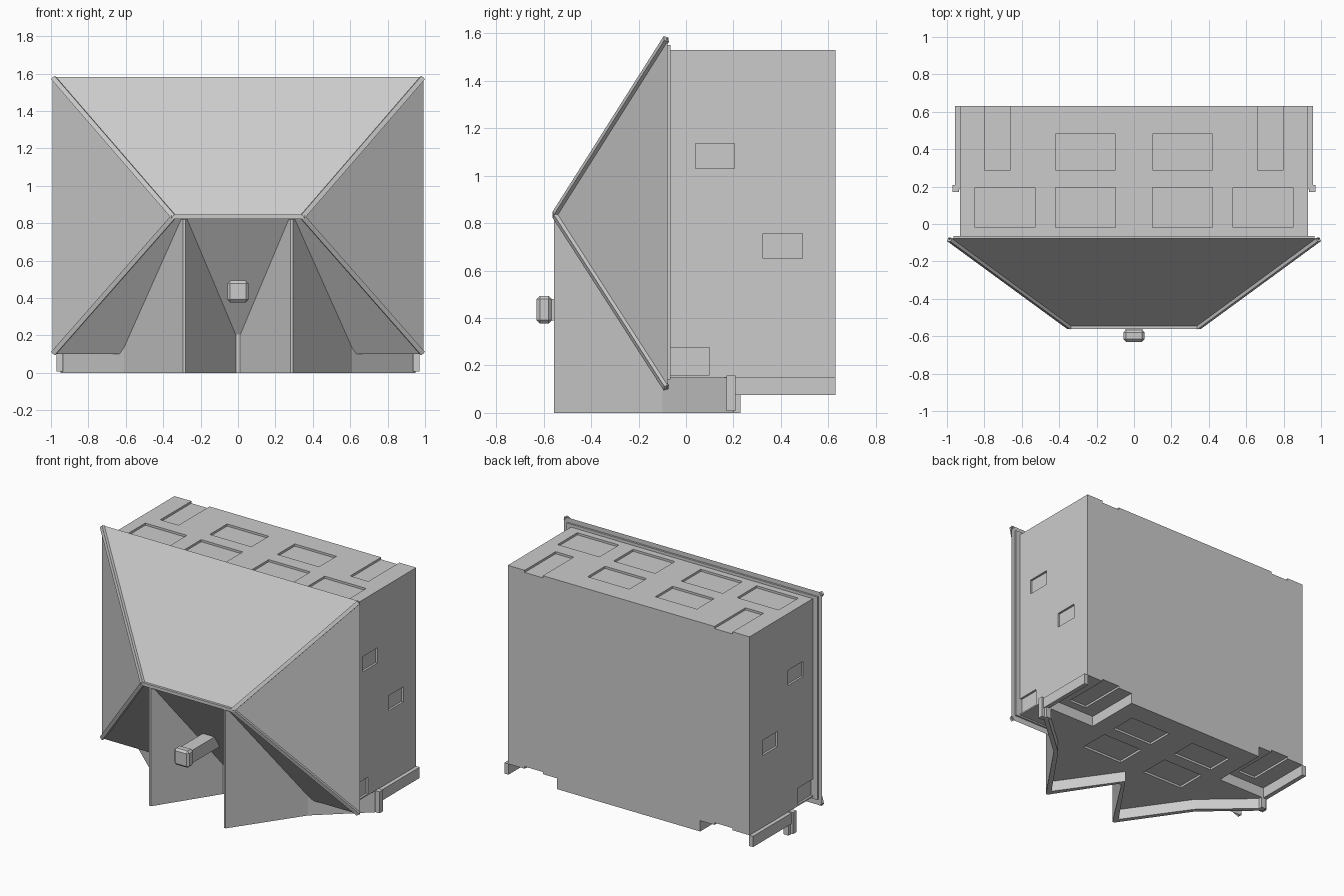
import bpy, bmesh
from mathutils import Vector

if "Cube" in bpy.data.objects:
    bpy.data.objects.remove(bpy.data.objects["Cube"])


def finish(name, bm):
    bmesh.ops.recalc_face_normals(bm, faces=bm.faces)
    me = bpy.data.meshes.new(name)
    bm.to_mesh(me)
    bm.free()
    ob = bpy.data.objects.new(name, me)
    bpy.context.collection.objects.link(ob)
    return ob


def boxes(name, spans):
    """Axis-aligned boxes given as (x0, x1, y0, y1, z0, z1)."""
    bm = bmesh.new()
    for x0, x1, y0, y1, z0, z1 in spans:
        r = bmesh.ops.create_cube(bm, size=1)
        for v in r["verts"]:
            v.co = ((x0 + x1) / 2 + v.co.x * (x1 - x0),
                    (y0 + y1) / 2 + v.co.y * (y1 - y0),
                    (z0 + z1) / 2 + v.co.z * (z1 - z0))
    return finish(name, bm)


def both(spans):
    """Add the copy mirrored in x of every span."""
    return spans + [(-s[1], -s[0], *s[2:]) for s in spans]


def prism(name, half, z0, z1):
    """Extrude a plan outline given by its right half."""
    pts = half + [(-x, y) for x, y in reversed(half) if x > 0]
    bm = bmesh.new()
    f = bm.faces.new([bm.verts.new((x, y, z0)) for x, y in pts])
    r = bmesh.ops.extrude_face_region(bm, geom=[f])
    for v in r["geom"]:
        if isinstance(v, bmesh.types.BMVert):
            v.co.z = z1
    return finish(name, bm)


def cut(ob, cutter):
    m = ob.modifiers.new("cut", "BOOLEAN")
    m.operation, m.solver, m.object = "DIFFERENCE", "EXACT", cutter
    bpy.context.view_layer.objects.active = ob
    bpy.ops.object.modifier_apply(modifier=m.name)
    bpy.data.objects.remove(cutter)


def bar(bm, a, b, up, w, h):
    """Rectangular strip from a to b, facing up."""
    a, b = Vector(a), Vector(b)
    d = (b - a).normalized()
    s = d.cross(Vector(up)).normalized()
    u = s.cross(d)
    rings = [[bm.verts.new(p + s * i * w / 2 + u * j * h / 2)
              for i, j in ((-1, -1), (1, -1), (1, 1), (-1, 1))] for p in (a, b)]
    bm.faces.new(rings[0])
    bm.faces.new(rings[1])
    for i in range(4):
        k = (i + 1) % 4
        bm.faces.new((rings[0][i], rings[0][k], rings[1][k], rings[1][i]))


# Main body with shallow recesses
D = 0.015
body = boxes("body", [(-0.93, 0.93, -0.07, 0.63, 0.15, 1.53)])
top = (1.53 - D, 1.6)
recesses = both([
    (0.10, 0.42, 0.29, 0.48, *top), (0.10, 0.42, -0.02, 0.195, *top),
    (0.53, 0.85, -0.02, 0.195, *top), (0.66, 0.80, 0.29, 0.66, *top),
    (0.66, 0.80, 0.29, 0.66, 0.1, 0.15 + D),
    (0.93 - D, 1.0, 0.04, 0.205, 1.03, 1.135),
    (0.93 - D, 1.0, 0.325, 0.49, 0.65, 0.755),
    (0.93 - D, 1.0, -0.065, 0.10, 0.16, 0.275)])
cut(body, boxes("body_cutter", recesses))

# Front hood: wedge with a wide rear frame and a short front edge
Y0, YF = -0.078, -0.552
rear = [(-0.993, Y0, 0.1), (0.993, Y0, 0.1), (0.993, Y0, 1.582), (-0.993, Y0, 1.582)]
front = [(-0.345, YF, 0.835), (0.345, YF, 0.835)]
bm = bmesh.new()
v = [bm.verts.new(p) for p in rear + front]
for f in ((0, 1, 2, 3), (3, 2, 5, 4), (0, 1, 5, 4), (0, 3, 4), (1, 2, 5)):
    bm.faces.new([v[i] for i in f])
finish("hood", bm)

# Raised strips along the hood ridges
bm = bmesh.new()
for s in (-1, 1):
    for z, dz in ((1.582, 1), (0.1, -1)):
        bar(bm, (s * 0.986, -0.083, z - dz * 0.006), (s * 0.345, YF, 0.835),
            (s * 0.7, -1, dz * 0.6), 0.026, 0.022)
bar(bm, (-0.35, YF, 0.835), (0.35, YF, 0.835), (0, -1, 0), 0.022, 0.02)
finish("hood_ridge_strips", bm)
boxes("hood_back_plate", [(-0.965, 0.965, -0.08, -0.065, 0.14, 1.55)])

# Zigzag fins that rise into the hood
zigzag = [(0.012, -0.145), (0.28, -0.556), (0.295, -0.556), (0.61, -0.10)]
prism("zigzag_fins", zigzag + [(0.61, -0.02)], 0.1, 0.82)

# Base: floor with a thin zigzag skirt hanging below, and rear corner notches
base = prism("base", zigzag + [(0.95, 0.2), (0.95, 0.23), (0.55, 0.23), (0.55, 0.63)], 0, 0.15)
cut(base, prism("skirt_cutter", [(0, -0.09), (0.29, -0.505), (0.588, -0.08), (0.91, 0.205),
                                 (0.91, 0.25), (1.1, 0.25), (1.1, 0.8)], -0.1, 0.075))
cut(base, boxes("floor_cutter", both([(0.10, 0.42, 0.29, 0.48, 0.0, 0.075 + D),
                                      (0.10, 0.42, -0.02, 0.195, 0.0, 0.075 + D)])))

# Lower side rails and end flaps
boxes("side_rails", both([(0.925, 0.957, 0.2, 0.63, 0.075, 0.15)]))
boxes("end_flaps", both([(0.935, 0.97, 0.17, 0.208, 0.008, 0.157)]))

# Horn: square shaft with a flared head
boxes("horn_shaft", [(-0.045, 0.045, -0.6, -0.27, 0.39, 0.48)])
head = boxes("horn_head", [(-0.057, 0.057, -0.63, -0.565, 0.377, 0.493)])
bv = head.modifiers.new("bevel", "BEVEL")
bv.width, bv.segments = 0.014, 1
